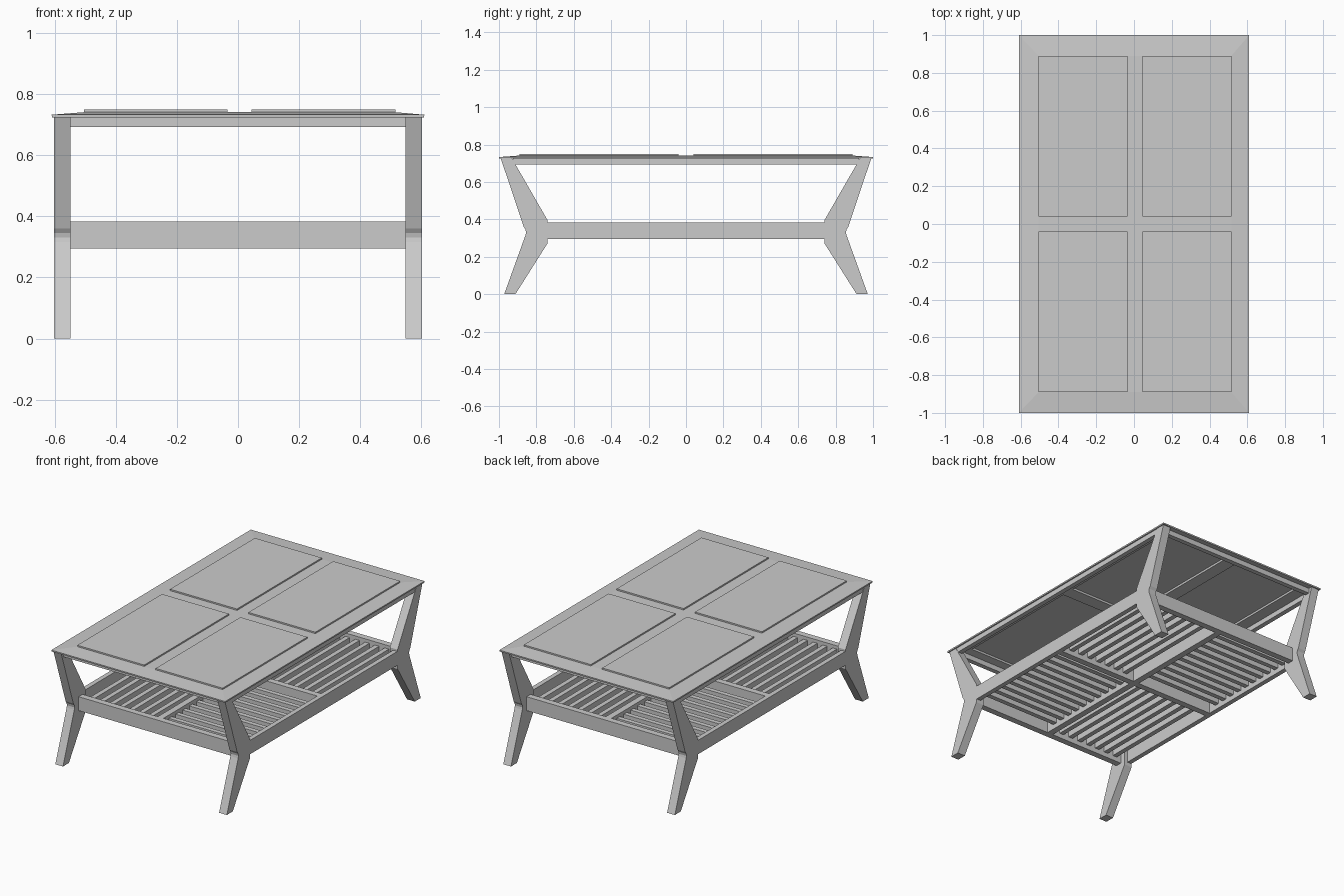
import bpy
import bmesh

if "Cube" in bpy.data.objects:
    bpy.data.objects.remove(bpy.data.objects["Cube"])

GREY = (0.6, 0.6, 0.6, 1)
grey = bpy.data.materials.new("plain grey")
grey.use_nodes = True
grey.diffuse_color = GREY
grey.node_tree.nodes["Principled BSDF"].inputs["Base Color"].default_value = GREY


def finish(name, bm):
    bmesh.ops.recalc_face_normals(bm, faces=bm.faces)
    mesh = bpy.data.meshes.new(name)
    bm.to_mesh(mesh)
    bm.free()
    mesh.materials.append(grey)
    obj = bpy.data.objects.new(name, mesh)
    bpy.context.collection.objects.link(obj)
    return obj


def box(name, x0, x1, y0, y1, z0, z1):
    bm = bmesh.new()
    bmesh.ops.create_cube(bm, size=1)
    for v in bm.verts:
        v.co.x = x0 if v.co.x < 0 else x1
        v.co.y = y0 if v.co.y < 0 else y1
        v.co.z = z0 if v.co.z < 0 else z1
    return finish(name, bm)


# Table top: thin sheet with a sloped border and four raised panels
RIM_Z, FIELD_Z, PANEL_Z, SLOPE = 0.733, 0.741, 0.75, 0.04
xs = [-0.61, -0.505, -0.035, 0.045, 0.515, 0.61]
ys = [-1, -0.89, -0.04, 0.04, 0.89, 1]
bm = bmesh.new()
grid = [[bm.verts.new((x, y, RIM_Z if abs(x) > 0.6 or abs(y) > 0.95 else FIELD_Z))
         for y in ys] for x in xs]
panels = []
for i in range(5):
    for j in range(5):
        corners = (grid[i][j], grid[i + 1][j], grid[i + 1][j + 1], grid[i][j + 1])
        if i in (0, 4) and j in (0, 4):
            # Mitred corner
            k = 0 if i == j else 1
            bm.faces.new((corners[k], corners[k + 1], corners[k + 2]))
            bm.faces.new((corners[k], corners[k + 2], corners[(k + 3) % 4]))
        else:
            face = bm.faces.new(corners)
            if i in (1, 3) and j in (1, 3):
                panels.append(face)
bmesh.ops.inset_individual(bm, faces=panels, thickness=SLOPE)
for face in panels:
    for v in face.verts:
        v.co.z = PANEL_Z
top = finish("table_top", bm)
sheet = top.modifiers.new("thickness", "SOLIDIFY")
sheet.thickness = 0.009
sheet.offset = -1

# Angled legs: one side profile, extruded and mirrored to four corners
LEG = [(0.99, 0.725), (0.868, 0.36), (0.858, 0.345), (0.855, 0.33), (0.858, 0.316),
       (0.972, 0), (0.912, 0), (0.74, 0.272), (0.74, 0.395), (0.93, 0.725)]
INNER, OUTER = 0.548, 0.602
for end, sy in (("front", -1), ("back", 1)):
    for side, sx in (("right", -1), ("left", 1)):
        bm = bmesh.new()
        face = bm.faces.new([bm.verts.new((sx * INNER, sy * y, z)) for y, z in LEG])
        grown = bmesh.ops.extrude_face_region(bm, geom=[face])
        new = [g for g in grown["geom"] if isinstance(g, bmesh.types.BMVert)]
        bmesh.ops.translate(bm, verts=new, vec=(sx * (OUTER - INNER), 0, 0))
        finish(f"{end}_{side}_leg", bm)

# Aprons under the top and rails around the shelf
LOW, HIGH = 0.295, 0.383
for name, s in (("front", -1), ("back", 1)):
    a, b = sorted((s * 0.935, s * 0.965))
    box(f"{name}_apron", -INNER, INNER, a, b, 0.693, 0.725)
    a, b = sorted((s * 0.775, s * 0.815))
    box(f"{name}_rail", -INNER, INNER, a, b, LOW, HIGH)
for name, s in (("right", -1), ("left", 1)):
    a, b = sorted((s * 0.57, s * 0.6))
    box(f"{name}_apron", a, b, -0.925, 0.925, 0.693, 0.725)
    box(f"{name}_rail", a, b, -0.745, 0.745, LOW, HIGH)

# Crossing beams of the shelf
box("shelf_cross_beam", -0.57, 0.57, -0.02, 0.02, LOW, HIGH)
box("shelf_long_beam", -0.02, 0.02, -0.775, 0.775, LOW, HIGH)

# Slats: direction alternates between the four quarters
SLAT, Z0, Z1 = 0.015, 0.325, 0.362
for sx in (-1, 1):
    for sy in (-1, 1):
        across = sx * sy < 0
        count, span = (10, 0.775) if across else (7, 0.57)
        for n in range(count):
            c = 0.02 + (span - 0.02) * (n + 1) / (count + 1)
            if across:
                x = sorted((sx * 0.02, sx * 0.57))
                y = sorted((sy * (c - SLAT), sy * (c + SLAT)))
            else:
                x = sorted((sx * (c - SLAT), sx * (c + SLAT)))
                y = sorted((sy * 0.02, sy * 0.775))
            box("shelf_slat", *x, *y, Z0, Z1)
